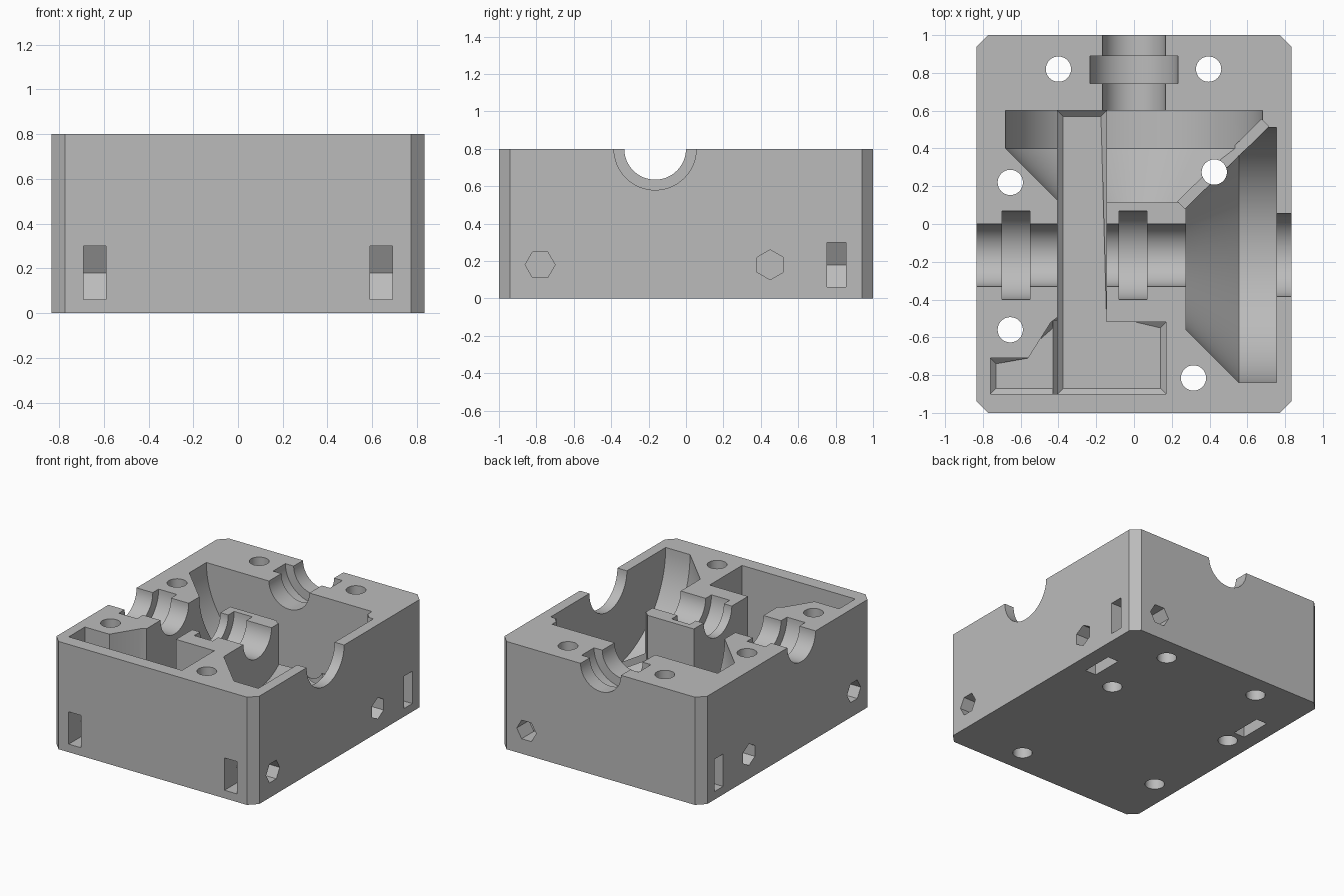
import bpy, bmesh, math
from mathutils import Vector

cube = bpy.data.objects.get("Cube")
if cube:
    bpy.data.objects.remove(cube, do_unlink=True)

W, D, H = 0.833, 1.0, 0.8          # half width, half depth, height
SHAFT_Y = -0.165                   # line of the cross shaft
AXES = {"x": lambda u, v, t: (t, u, v),
        "y": lambda u, v, t: (u, t, v),
        "z": lambda u, v, t: (u, v, t)}


def loft(name, axis, sections, bevel=0):
    """Closed solid through (position, outline) sections along an axis."""
    bm = bmesh.new()
    rings = [[bm.verts.new(AXES[axis](u, v, t)) for u, v in outline]
             for t, outline in sections]
    n = len(rings[0])
    for a, b in zip(rings, rings[1:]):
        for i in range(n):
            j = (i + 1) % n
            bm.faces.new((a[i], a[j], b[j], b[i]))
    bottom = bm.faces.new(rings[0])
    bm.faces.new(rings[-1])
    if bevel:
        bmesh.ops.bevel(bm, geom=list(bottom.edges), offset=bevel,
                        segments=1, affect='EDGES')
    bmesh.ops.recalc_face_normals(bm, faces=bm.faces)
    mesh = bpy.data.meshes.new(name)
    bm.to_mesh(mesh)
    bm.free()
    obj = bpy.data.objects.new(name, mesh)
    bpy.context.collection.objects.link(obj)
    return obj


def circle(cu, cv, r, n, phase=0.0):
    return [(cu + r * math.cos(phase + math.tau * i / n),
             cv + r * math.sin(phase + math.tau * i / n)) for i in range(n)]


def turned(name, axis, cu, cv, profile, n=64, phase=0.0):
    return loft(name, axis, [(t, circle(cu, cv, r, n, phase)) for t, r in profile])


def prism(name, axis, outline, a, b, bevel=0):
    return loft(name, axis, [(a, outline), (b, outline)], bevel)


# Block with chamfered corners
c = 0.06
corner = [(W, D - c), (W - c, D)]
outline = corner + [(-x, y) for x, y in reversed(corner)]
outline += [(-x, -y) for x, y in outline]
body = prism("gearbox_half_body", "z", outline, 0, H)

cutters = []
add = cutters.append

# Bevel gear chambers
add(turned("cross_gear_chamber", "x", SHAFT_Y, H,
           [(0.275, 0.395), (0.555, 0.675), (0.755, 0.675)], 96))
add(turned("input_gear_chamber", "y", 0, H,
           [(0.115, 0.395), (0.4, 0.68), (0.6, 0.68)], 96))

# Clearance along the line where the two gears mesh
start, end = Vector((0.25, 0.1)), Vector((0.695, 0.535))
side = (end - start).orthogonal().normalized() * 0.027
add(prism("mesh_clearance", "z",
          [start + side, end + side, end - side, start - side], 0.38, 1))

# Spur gear slot with its foot, then the shallow side pocket
add(prism("spur_gear_slot", "z",
          [(-0.405, 0.6), (-0.405, -0.9), (0.17, -0.9),
           (0.17, -0.52), (-0.145, -0.52), (-0.145, 0.6)], 0.06, 1, 0.03))
add(prism("side_pocket", "z",
          [(-0.76, -0.9), (-0.3, -0.9), (-0.3, -0.49), (-0.4, -0.49),
           (-0.44, -0.52), (-0.56, -0.71), (-0.76, -0.71)], 0.36, 1, 0.03))


def slab(x):
    return [(x, -0.9), (-0.3, -0.9), (-0.3, -0.51), (x, -0.51)]


add(loft("pocket_step", "z", [(0.32, slab(-0.4)), (0.36, slab(-0.43)), (0.5, slab(-0.43))]))

# Shaft channels and bearing seats
add(turned("cross_shaft_channel", "x", SHAFT_Y, H, [(-1, 0.165), (1, 0.165)]))
add(turned("input_shaft_channel", "y", 0, H, [(0.5, 0.166), (1.1, 0.166)]))
for a, b, r in [(-0.7, -0.55, 0.234), (-0.08, 0.07, 0.234), (0.7, 1, 0.22)]:
    add(turned("cross_bearing_seat", "x", SHAFT_Y, H, [(a, r), (b, r)]))
add(turned("input_bearing_seat", "y", 0, H, [(0.745, 0.234), (0.89, 0.234)]))

# Vertical screw holes
for x, y in [(-0.4, 0.82), (0.395, 0.82), (-0.655, 0.22),
             (0.425, 0.275), (-0.655, -0.56), (0.315, -0.815)]:
    add(turned("screw_hole", "z", x, y, [(-0.1, 0.067), (1, 0.067)], 32))

# Mounting bolt holes with captive nut slots
BZ, F, TIP = 0.18, 0.12, 0.139
for s in (1, -1):
    for y, phase in ((-0.78, 0), (0.45, math.pi / 2)):
        add(turned("side_bolt_hole", "x", y, BZ,
                   [(s * 0.47, 0.08), (s * 0.95, 0.08)], 6, phase))
    y = -0.78
    add(prism("front_nut_slot", "x",
              [(y + TIP, BZ), (y + TIP / 2, BZ + F), (-1.1, BZ + F),
               (-1.1, BZ - F), (y + TIP / 2, BZ - F)], s * 0.59, s * 0.69))
    y = 0.45
    add(prism("bottom_nut_slot", "x",
              [(y, BZ + TIP), (y + F, BZ + TIP / 2), (y + F, -0.1),
               (y - F, -0.1), (y - F, BZ + TIP / 2)], s * 0.62, s * 0.71))
    x = 0.61
    add(prism("side_nut_slot", "y",
              [(s * (x - TIP), BZ), (s * (x - TIP / 2), BZ + F), (s, BZ + F),
               (s, BZ - F), (s * (x - TIP / 2), BZ - F)], 0.755, 0.855))
add(turned("back_bolt_hole", "y", 0.61, BZ, [(0.65, 0.08), (1.1, 0.08)], 6))

# Cut everything out of the block
bpy.ops.object.select_all(action='DESELECT')
body.select_set(True)
bpy.context.view_layer.objects.active = body
for cutter in cutters:
    mod = body.modifiers.new(cutter.name, 'BOOLEAN')
    mod.operation = 'DIFFERENCE'
    mod.solver = 'EXACT'
    mod.object = cutter
    bpy.ops.object.modifier_apply(modifier=mod.name)
    bpy.data.objects.remove(cutter, do_unlink=True)

# Grey plastic
grey = bpy.data.materials.new("grey plastic")
grey.use_nodes = True
colour = (0.5, 0.5, 0.5, 1)
grey.diffuse_color = colour
grey.node_tree.nodes["Principled BSDF"].inputs["Base Color"].default_value = colour
body.data.materials.clear()
body.data.materials.append(grey)
bpy.ops.object.shade_smooth_by_angle(angle=math.radians(25))
